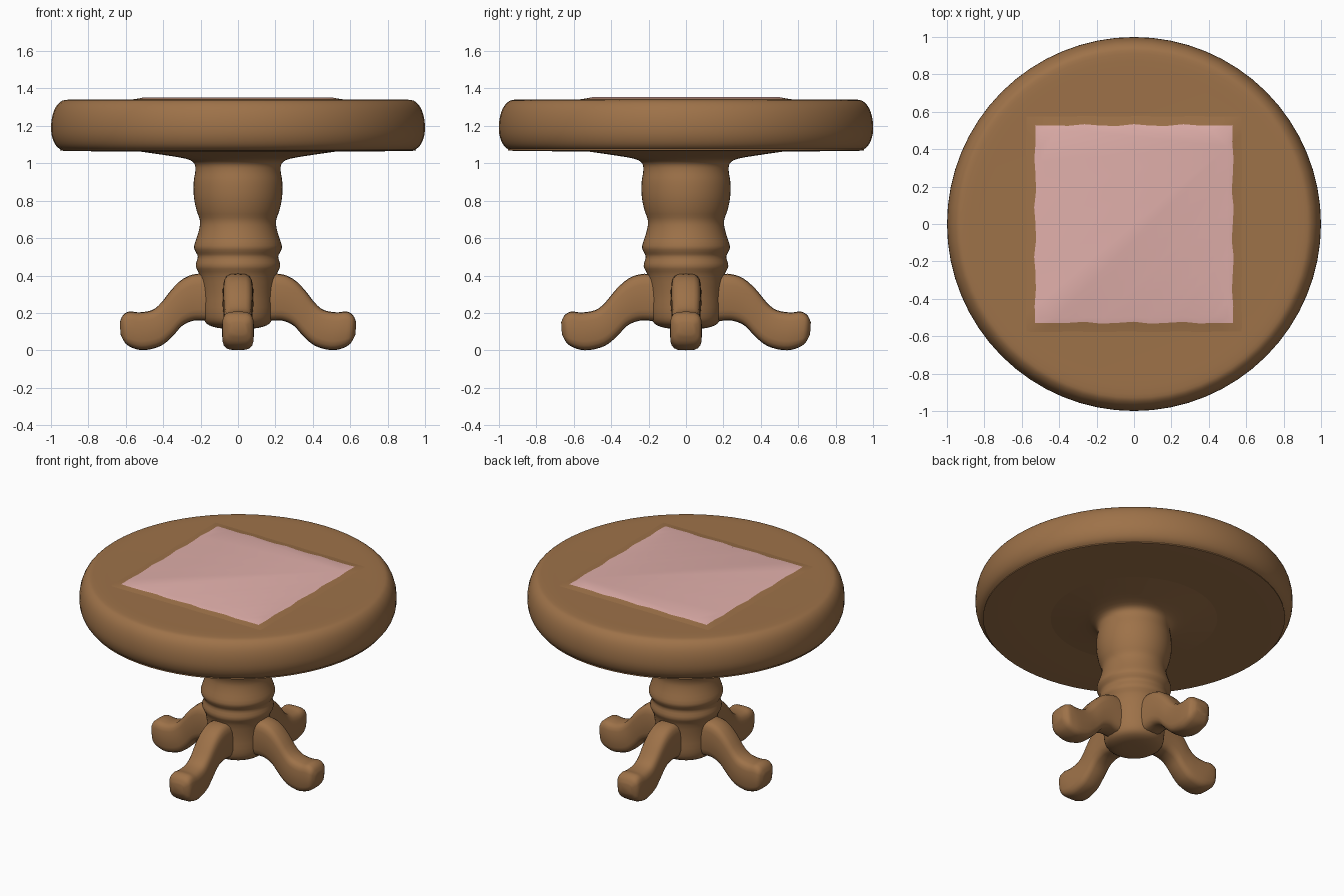
import bpy, bmesh, math
from mathutils import Vector

if "Cube" in bpy.data.objects:
    bpy.data.objects.remove(bpy.data.objects["Cube"])


def material(name, rgb):
    m = bpy.data.materials.new(name)
    m.diffuse_color = (*rgb, 1)
    m.use_nodes = True
    m.node_tree.nodes["Principled BSDF"].inputs["Base Color"].default_value = m.diffuse_color
    return m


wood = material("brown wood", (0.34, 0.168, 0.066))
pink = material("pink cloth", (0.75, 0.43, 0.405))


def finish(name, bm, mats, angle=50):
    bmesh.ops.recalc_face_normals(bm, faces=bm.faces)
    me = bpy.data.meshes.new(name)
    bm.to_mesh(me)
    bm.free()
    ob = bpy.data.objects.new(name, me)
    bpy.context.collection.objects.link(ob)
    for m in mats:
        me.materials.append(m)
    bpy.ops.object.select_all(action='DESELECT')
    bpy.context.view_layer.objects.active = ob
    ob.select_set(True)
    bpy.ops.object.shade_smooth_by_angle(angle=math.radians(angle))
    return ob


def spline(pts, steps=4):
    """Catmull-Rom through tuples of any length."""
    p = [Vector(q) for q in pts]
    out = []
    for i in range(len(p) - 1):
        a, b, c, d = p[max(i - 1, 0)], p[i], p[i + 1], p[min(i + 2, len(p) - 1)]
        for s in range(steps):
            t = s / steps
            out.append(0.5 * (2 * b + (c - a) * t + (2 * a - 5 * b + 4 * c - d) * t ** 2
                              + (3 * b - a - 3 * c + d) * t ** 3))
    return out + [p[-1]]


def skin(bm, rings):
    """Join closed rings of points and cap both ends."""
    loops = [[bm.verts.new(co) for co in r] for r in rings]
    n = len(loops[0])
    for a, b in zip(loops, loops[1:]):
        for i in range(n):
            j = (i + 1) % n
            bm.faces.new((a[i], a[j], b[j], b[i]))
    bm.faces.new(loops[0])
    bm.faces.new(loops[-1])


def lathe(name, profile, n=64):
    bm = bmesh.new()
    skin(bm, [[(r * math.cos(k * math.tau / n), r * math.sin(k * math.tau / n), z)
               for k in range(n)] for r, z in profile])
    return finish(name, bm, [wood])


# Round top with soft rim
lathe("table_top", spline([
    (0.80, 1.34), (0.91, 1.34), (0.95, 1.328), (0.98, 1.29), (0.997, 1.23), (0.998, 1.16),
    (0.98, 1.105), (0.95, 1.075), (0.91, 1.066), (0.50, 1.063)], 3))

# Turned column, flaring under the top
lathe("column", spline([
    (0.56, 1.068), (0.42, 1.048), (0.28, 1.025), (0.235, 1.0), (0.228, 0.96), (0.237, 0.9),
    (0.236, 0.82), (0.222, 0.75), (0.203, 0.69), (0.212, 0.63), (0.234, 0.56), (0.228, 0.53),
    (0.215, 0.50), (0.226, 0.45), (0.205, 0.40), (0.192, 0.30), (0.19, 0.20), (0.17, 0.145),
    (0.11, 0.12), (0.03, 0.115)], 3), 48)

# Curved legs: upper point, lower point, half width
leg_sections = spline([
    (0.10, 0.395, 0.10, 0.15, 0.085), (0.21, 0.41, 0.20, 0.16, 0.082),
    (0.29, 0.385, 0.25, 0.155, 0.080), (0.355, 0.325, 0.30, 0.13, 0.078),
    (0.41, 0.255, 0.35, 0.075, 0.076), (0.46, 0.215, 0.41, 0.025, 0.080),
    (0.53, 0.203, 0.49, 0.002, 0.085), (0.58, 0.208, 0.55, 0.008, 0.085),
    (0.615, 0.188, 0.60, 0.035, 0.078), (0.632, 0.15, 0.628, 0.085, 0.045)], 3)
N = 20
for k, name in enumerate(["right_leg", "back_leg", "left_leg", "front_leg"]):
    bm = bmesh.new()
    rings = []
    stretch = 1.055 if k % 2 else 1.0
    for x1, z1, x2, z2, w in leg_sections:
        ring = []
        for i in range(N):
            c, s = math.cos(i * math.tau / N), math.sin(i * math.tau / N)
            # rounded square section
            u = math.copysign(abs(c) ** 0.55, c)
            v = math.copysign(abs(s) ** 0.55, s)
            ring.append((stretch * ((x1 + x2) / 2 + v * (x1 - x2) / 2), u * w,
                         (z1 + z2) / 2 + v * (z1 - z2) / 2))
        rings.append(ring)
    skin(bm, rings)
    leg = finish(name, bm, [wood])
    leg.rotation_euler.z = k * math.pi / 2


# Square cloth with slightly wavy edges on a faint raised slope
def square(half, z, wave=0.0, n=12):
    pts = []
    for k in range(4):
        for i in range(n):
            t = -1 + 2 * i / n
            h = half + wave * math.sin(i * 2.1 + k * 1.7) * (1 - t ** 4)
            x, y = h, half * t
            for _ in range(k):
                x, y = -y, x
            pts.append((x, y, z))
    return pts


bm = bmesh.new()
skin(bm, [square(0.60, 1.337), square(0.528, 1.346, 0.006), square(0.50, 1.353)])
for f in bm.faces:
    f.material_index = 1 if f.calc_center_median().z > 1.347 else 0
finish("table_cloth", bm, [wood, pink])
